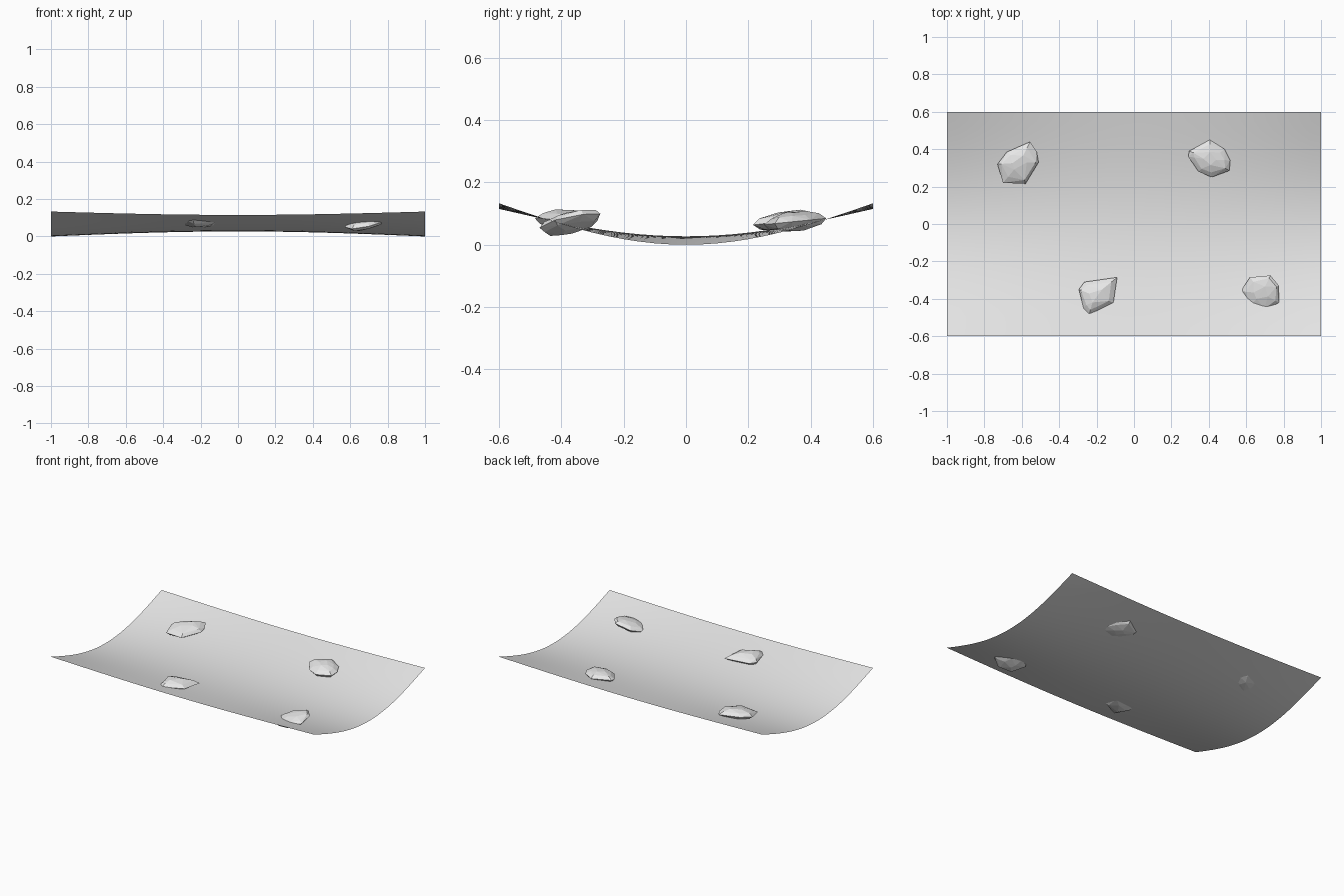
import bpy, bmesh, math, random

random.seed(4)
cube = bpy.data.objects.get("Cube")
if cube:
    bpy.data.objects.remove(cube, do_unlink=True)

stone = bpy.data.materials.new("pale_grey")
stone.use_nodes = True
stone.diffuse_color = (0.8, 0.8, 0.8, 1)
stone.node_tree.nodes["Principled BSDF"].inputs["Base Color"].default_value = (0.8, 0.8, 0.8, 1)


def finish(name, bm):
    mesh = bpy.data.meshes.new(name)
    bm.to_mesh(mesh)
    bm.free()
    mesh.materials.append(stone)
    obj = bpy.data.objects.new(name, mesh)
    bpy.context.collection.objects.link(obj)
    return obj


def ground_height(x, y):
    # Trough across y, bowed gently along x
    bow = math.cos(math.pi / 2 * x)
    low, rim = 0.027 * bow, 0.133 - 0.018 * bow
    return low + (rim - low) * (1 - math.cos(math.pi / 2 * y / 0.6))


# Curved ground sheet
bm = bmesh.new()
bmesh.ops.create_grid(bm, x_segments=32, y_segments=24, size=1)
for v in bm.verts:
    v.co.y *= 0.6
    v.co.z = ground_height(v.co.x, v.co.y)
for f in bm.faces:
    f.smooth = True
finish("ground_sheet", bm)


def rock(name, outline, z, slope_x, slope_y, half):
    """Convex faceted stone: a tilted outline with smaller rings above and below."""
    cx = sum(p[0] for p in outline) / len(outline)
    cy = sum(p[1] for p in outline) / len(outline)
    bm = bmesh.new()
    for scale, level in ((1, 0), (0.78, 0.6), (0.78, -0.6), (0.35, 1), (0.35, -1)):
        for px, py in outline[::1 if scale > 0.5 else 2]:
            s = scale if level == 0 else scale * random.uniform(0.85, 1.1)
            dx, dy = (px - cx) * s, (py - cy) * s
            lift = level * half * random.uniform(0.9, 1.0)
            bm.verts.new((cx + dx, cy + dy, z + slope_x * dx + slope_y * dy + lift))
    hull = bmesh.ops.convex_hull(bm, input=bm.verts)
    loose = {g for g in hull["geom_interior"] if isinstance(g, bmesh.types.BMVert)}
    bmesh.ops.delete(bm, geom=list(loose), context="VERTS")
    bmesh.ops.recalc_face_normals(bm, faces=bm.faces)
    finish(name, bm)


# Four half-buried stones
rock("back_right_rock", [(-.73, .32), (-.68, .385), (-.555, .44), (-.52, .385),
                         (-.51, .33), (-.58, .215), (-.7, .22)], .077, 0, .12, .031)
rock("back_left_rock", [(.29, .36), (.295, .39), (.405, .45), (.485, .4),
                        (.515, .34), (.51, .285), (.415, .25), (.345, .28)], .074, 0, .1, .032)
rock("front_right_rock", [(-.295, -.35), (-.265, -.31), (-.09, -.285), (-.11, -.42),
                          (-.24, -.485), (-.27, -.45)], .08, 0, -.05, .032)
rock("front_left_rock", [(.57, -.36), (.62, -.285), (.73, -.275), (.775, -.33),
                         (.775, -.42), (.7, -.47), (.61, -.45)], .071, .2, .2, .03)
